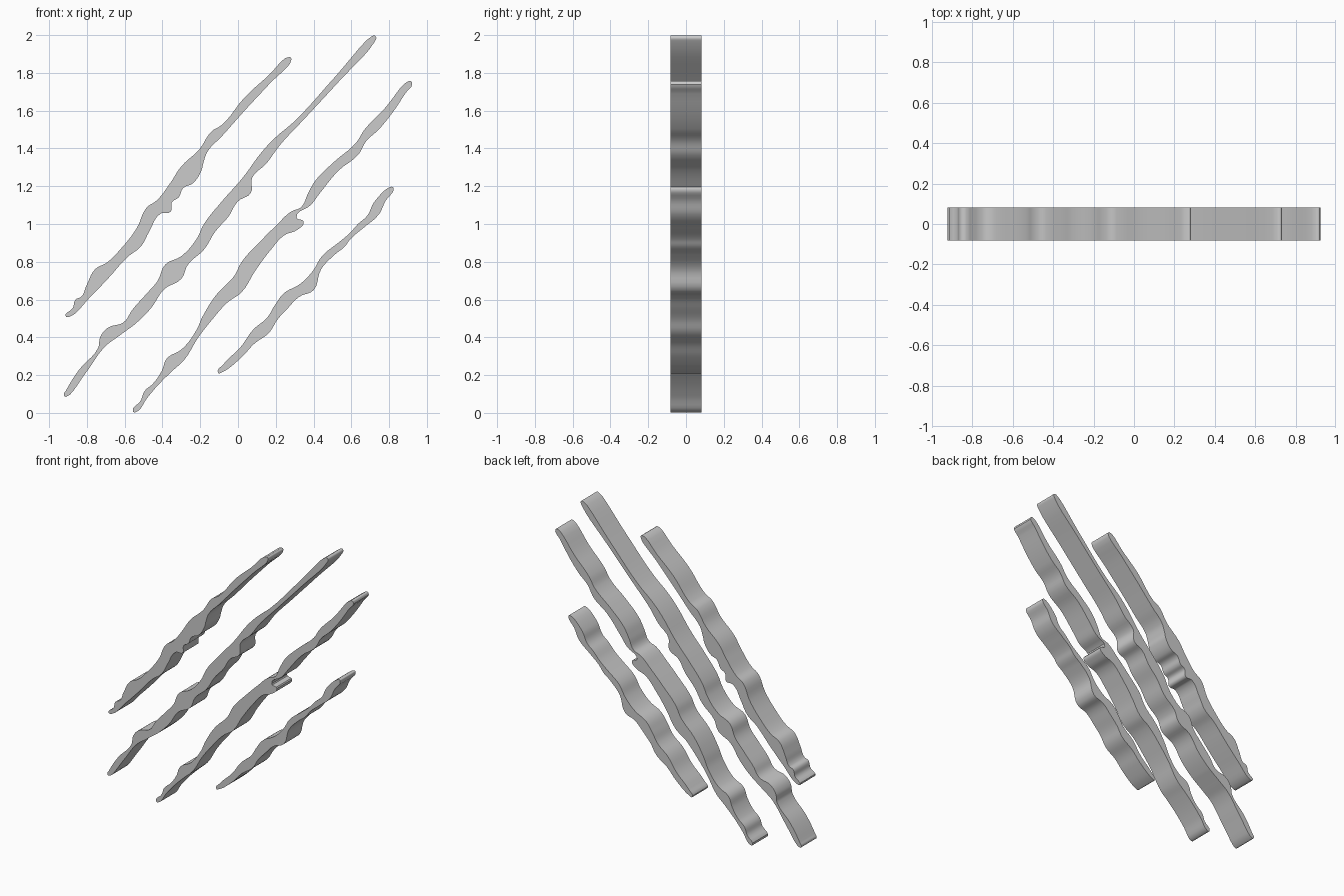
import bpy, bmesh
from math import pi, radians

HALF_DEPTH = 0.082


def slash(name, outline):
    """Smooth closed outline in the xz plane, extruded along y."""
    curve = bpy.data.curves.new(name, 'CURVE')
    curve.dimensions = '2D'
    curve.fill_mode = 'BOTH'
    curve.extrude = HALF_DEPTH
    curve.resolution_u = 5
    spline = curve.splines.new('BEZIER')
    spline.use_cyclic_u = True
    spline.bezier_points.add(len(outline) - 1)
    for bp, (x, z) in zip(spline.bezier_points, outline):
        bp.co = (x, z, 0)
        bp.handle_left_type = bp.handle_right_type = 'AUTO'
    ob = bpy.data.objects.new(name, curve)
    ob.rotation_euler = (pi / 2, 0, 0)
    bpy.context.collection.objects.link(ob)
    bpy.ops.object.select_all(action='DESELECT')
    ob.select_set(True)
    bpy.context.view_layer.objects.active = ob
    bpy.ops.object.convert(target='MESH')
    ob = bpy.context.object
    bpy.ops.object.transform_apply(location=False, rotation=True, scale=False)
    # Weld the caps to the rim
    bm = bmesh.new()
    bm.from_mesh(ob.data)
    bmesh.ops.remove_doubles(bm, verts=bm.verts, dist=0.0005)
    bmesh.ops.recalc_face_normals(bm, faces=bm.faces)
    bm.to_mesh(ob.data)
    bm.free()
    bpy.ops.object.shade_smooth_by_angle(angle=radians(30))
    return ob


# Each outline runs up the left edge and back down the right edge
slash("upper_left_slash", [
    (-.912, .512), (-.875, .555), (-.86, .6), (-.83, .615), (-.8, .68),
    (-.755, .762), (-.695, .795), (-.615, .875), (-.535, .98), (-.485, 1.085),
    (-.43, 1.125), (-.36, 1.215), (-.3, 1.305), (-.205, 1.395), (-.14, 1.49),
    (-.085, 1.525), (.035, 1.67), (.155, 1.78), (.272, 1.884), (.283, 1.87),
    (.165, 1.74), (.035, 1.6), (-.085, 1.465), (-.16, 1.385), (-.183, 1.325),
    (-.195, 1.28), (-.24, 1.215), (-.29, 1.19), (-.315, 1.14), (-.35, 1.115),
    (-.357, 1.065), (-.41, 1.055), (-.47, .96), (-.515, .88), (-.585, .825),
    (-.68, .72), (-.785, .61), (-.89, .51)])

slash("long_middle_slash", [
    (-.922, .095), (-.91, .12), (-.84, .23), (-.74, .345), (-.73, .4),
    (-.69, .45), (-.605, .48), (-.56, .545), (-.485, .63), (-.425, .7),
    (-.385, .785), (-.3, .83), (-.22, .92), (-.18, 1.0), (-.085, 1.12),
    (.025, 1.245), (.125, 1.38), (.195, 1.455), (.3, 1.545), (.51, 1.775),
    (.71, 1.995), (.73, 1.993), (.72, 1.96), (.535, 1.755), (.35, 1.555),
    (.22, 1.415), (.15, 1.32), (.075, 1.245), (.068, 1.165), (0, 1.12),
    (-.05, 1.04), (-.12, .96), (-.18, .865), (-.265, .785), (-.3, .71),
    (-.39, .655), (-.46, .555), (-.545, .47), (-.585, .44), (-.64, .4),
    (-.705, .35), (-.8, .22), (-.91, .085)])

slash("lower_middle_slash", [
    (-.556, .008), (-.515, .065), (-.495, .115), (-.45, .155), (-.405, .22),
    (-.375, .29), (-.3, .335), (-.225, .43), (-.185, .515), (-.115, .625),
    (-.02, .725), (.02, .8), (.115, .905), (.205, .995), (.28, 1.065),
    (.335, 1.09), (.37, 1.16), (.41, 1.23), (.51, 1.33), (.625, 1.43),
    (.67, 1.5), (.775, 1.61), (.9, 1.755), (.92, 1.752), (.885, 1.69),
    (.75, 1.505), (.68, 1.44), (.635, 1.365), (.535, 1.285), (.435, 1.165),
    (.385, 1.1), (.31, 1.035), (.348, 1.012), (.315, .97), (.245, .94),
    (.175, .865), (.09, .75), (.02, .64), (-.055, .585), (-.14, .49),
    (-.21, .4), (-.285, .28), (-.35, .22), (-.425, .145), (-.48, .08),
    (-.54, .004)])

slash("short_right_slash", [
    (-.105, .212), (-.075, .26), (.015, .35), (.08, .44), (.155, .505),
    (.195, .57), (.245, .635), (.325, .68), (.395, .75), (.445, .83),
    (.53, .9), (.59, .95), (.635, 1.0), (.685, 1.045), (.72, 1.115),
    (.81, 1.197), (.823, 1.192), (.78, 1.12), (.745, 1.05), (.665, .98),
    (.595, .92), (.565, .88), (.515, .84), (.44, .76), (.4, .65),
    (.325, .615), (.26, .55), (.21, .495), (.165, .425), (.085, .365),
    (.02, .295), (-.085, .215)])
